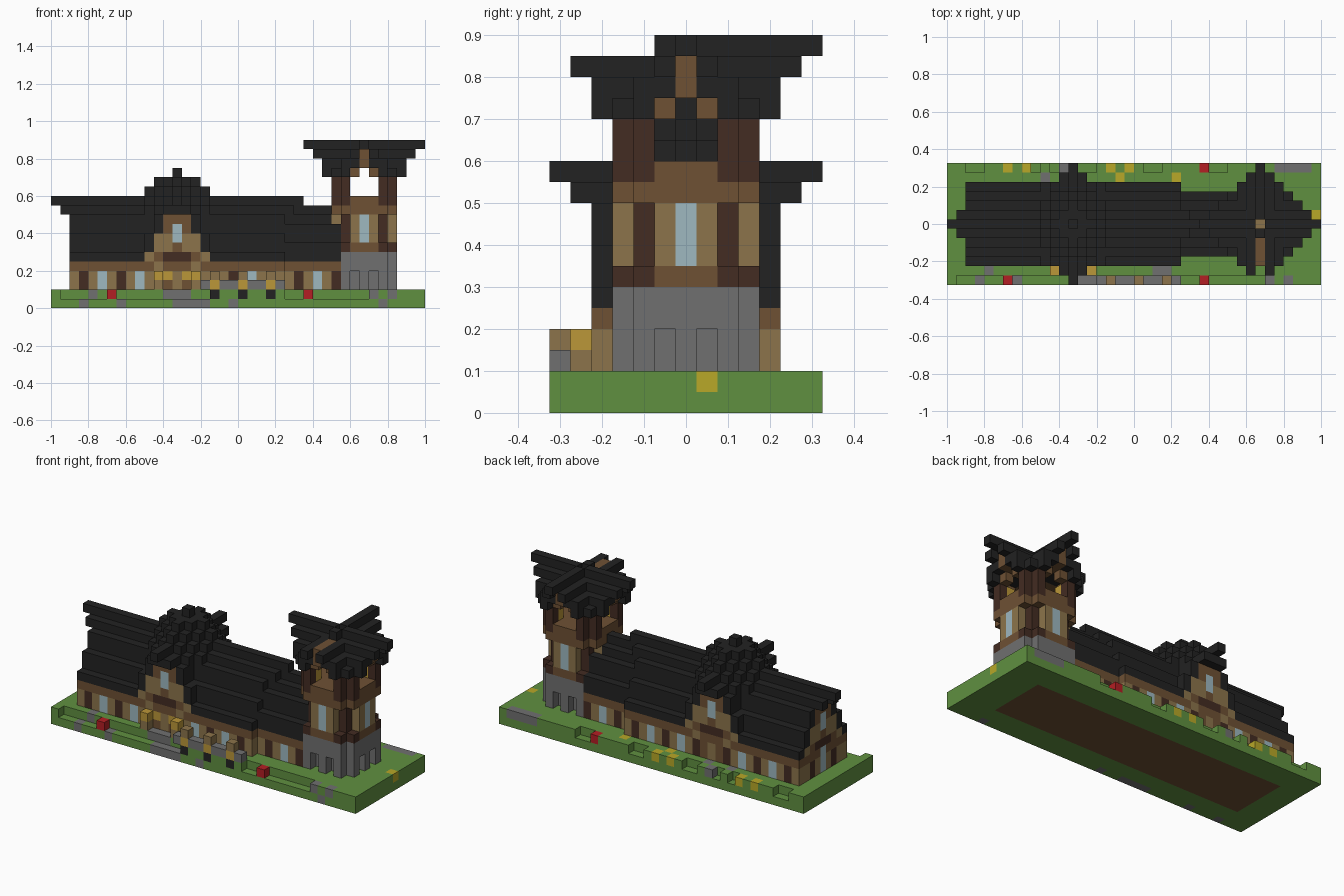
import bpy
import bmesh
from mathutils import Vector

if "Cube" in bpy.data.objects:
    bpy.data.objects.remove(bpy.data.objects["Cube"])

U = 0.05                      # block size
MID, HALL, TOWER = 6, 13, 33  # block columns of the centre lines
COLOURS = {
    "slate": (0.016, 0.016, 0.016), "grass": (0.117, 0.279, 0.051),
    "plank": (0.262, 0.175, 0.07), "timber": (0.156, 0.082, 0.034),
    "dark_timber": (0.056, 0.025, 0.016), "stone": (0.162, 0.162, 0.162),
    "glass": (0.342, 0.479, 0.527), "red_flower": (0.456, 0.013, 0.017),
    "yellow_flower": (0.479, 0.392, 0.021), "lantern_gold": (0.5, 0.31, 0.04),
}
materials = {}
for name, rgb in COLOURS.items():
    m = bpy.data.materials.new(name)
    m.use_nodes = True
    m.diffuse_color = (*rgb, 1)
    m.node_tree.nodes["Principled BSDF"].inputs["Base Color"].default_value = (*rgb, 1)
    materials[name] = m

cells = {}


def span(a, b):
    return range(a, b + 1)


def put(part, colour, xs, ys, zs):
    """Fill a box of blocks; single numbers mean one block."""
    xs, ys, zs = [(v,) if isinstance(v, int) else v for v in (xs, ys, zs)]
    for x in xs:
        for y in ys:
            for z in zs:
                cells[x, y, z] = (part, colour)


def cut(xs, ys, zs):
    for x in xs:
        for y in ys:
            for z in zs:
                cells.pop((x, y, z), None)


def gable(part, colour, axis, mid, runs, layers):
    """Stepped roof: each step d off the ridge has a run and a height range."""
    for d, (run, layer) in enumerate(zip(runs, layers)):
        for s in (-d, d):
            if axis == "x":
                put(part, colour, run, mid + s, layer)
            else:
                put(part, colour, mid + s, run, layer)


def gable_front(place):
    """Timbered gable face with planks and a window."""
    for d in span(-3, 3):
        top = (10, 9, 7, 5)[abs(d)]
        place("timber", d, span(5, top))
    for s in (-1, 1):
        place("plank", s, span(6, 7))
        place("plank", 2 * s, span(6, 7))
        place("plank", 3 * s, 5)
        place("dark_timber", s, 5)
    place("dark_timber", 0, 5)
    place("glass", 0, span(7, 8))


# Ground: soil under the building, turf on top, worn edges and paving
put("ground", "grass", range(40), range(13), span(0, 1))
put("ground", "timber", span(3, 35), span(3, 9), 0)
cut([i for i in range(1, 34) if i not in (6, 27) and not 16 < i < 25], [0], [1])
cut([2, 3, 9, 11, 14, 15, 21, 22, 28, 29], [12], [1])
for i in (3, 7, 13, 14, 15, 16, 19, 35):
    put("paving", "stone", i, 0, 0)
for i, j in ((4, 1), (12, 1), (13, 1), (14, 1), (22, 1), (23, 1), (34, 0), (36, 0),
             (10, 11), (12, 12), (13, 11)):
    put("paving", "stone", i, j, 1)
put("paving", "stone", span(35, 38), 12, 1)
for i, j in ((6, 0), (27, 0), (27, 12)):
    put("red_flowers", "red_flower", i, j, 1)
for i, j in ((6, 12), (8, 12), (17, 12), (19, 12), (18, 11), (24, 11), (39, 7)):
    put("yellow_flowers", "yellow_flower", i, j, 1)

# Solid cores of the hall, its cross gable and the lower link to the tower
full = [11, 10, 8, 6, 5]
low = [10, 9, 7, 5]
for d in range(5):
    for s in (-d, d):
        put("hall_walls", "timber", span(2, 24), MID + s, range(2, full[d]))
        put("hall_walls", "timber", HALL + s, span(2, 10), range(2, full[d]))
        if d < 4:
            put("link_walls", "timber", span(25, 30), MID + s, range(2, low[d]))

# Wall panels: posts, planks and windows in a repeating rhythm
rhythm = ("dark_timber", "plank", "glass", "plank")
for i in span(2, 24):
    for j in (2, 10):
        put("hall_walls", rhythm[(i - 3) % 4], i, j, span(2, 3))
for i in span(25, 30):
    for j in (3, 9):
        put("link_walls", rhythm[(i - 26) % 4], i, j, span(2, 3))
for d in span(-4, 4):
    put("hall_walls", rhythm[(d + 2) % 4] if abs(d) < 4 else "plank", 2, MID + d, span(2, 3))
put("hall_walls", "glass", 2, MID, span(2, 4))

# Hall and link roofs
layers = [(11,), (10,), (8, 9), (6, 7), (5,)]
gable("link_roof", "slate", "x", MID, [span(25, 30)] * 4,
      [(10,), (9,), (7, 8), (5, 6)])
gable("hall_roof", "slate", "x", MID,
      [span(0, 26), span(1, 25)] + [span(2, 24)] * 3, layers)

# Cross gable with front, back and end faces
for j in (2, 10):
    gable_front(lambda c, d, zs, j=j: put("cross_gable", c, HALL + d, j, zs))
    put("cross_gable", "timber", span(HALL - 1, HALL + 1), j, span(2, 4))
    put("cross_gable", "plank", HALL, j, span(2, 3))
    for s in (-2, 2):
        put("cross_gable", "plank", HALL + s, j, 4)
gable_front(lambda c, d, zs: put("end_gable", c, 2, MID + d, zs))
gable("cross_roof", "slate", "y", HALL,
      [span(0, 12), span(1, 11)] + [span(2, 10)] * 3, layers)

# Stepped spire over the crossing
for k, r in ((10, 5), (11, 4), (12, 3), (13, 2), (14, 0)):
    for dx in span(-r, r):
        n = r - abs(dx)
        put("crossing_spire", "slate", HALL + dx, span(MID - n, MID + n), k)

# Porch posts with lanterns, and the garden wall
for s in (-2, 2):
    put("porch_posts", "plank", HALL + s, 1, 2)
    put("porch_lanterns", "lantern_gold", HALL + s, 1, 3)
    put("porch_lanterns", "lantern_gold", HALL + s // 2, 2, 3)
put("garden_wall", "stone", span(16, 24), 0, 2)
for i in (17, 20, 23):
    put("garden_wall", "slate", i, 0, 1)
    put("garden_lanterns", "lantern_gold", i, 0, 2)
    put("garden_posts", "plank", i, 0, 3)

# Tower: stone foot, timbered shaft, open belfry
for dx in span(-3, 3):
    for dy in span(-3, 3):
        x, y, a, b = TOWER + dx, MID + dy, abs(dx), abs(dy)
        if a + b < 6:
            niche = max(a, b) == 3 and min(a, b) == 1
            put("tower_base", "stone", x, y, span(4 if niche else 2, 5))
            put("tower_bands", "dark_timber" if 2 in (a, b) else "timber", x, y, 6)
            put("tower_bands", "timber", x, y, 10)
        if min(a, b) <= 1:
            put("tower_shaft", "glass" if min(a, b) == 0 else "plank", x, y, span(7, 9))
            put("tower_bands", "timber", x, y, 11)
        elif a + b < 6:
            put("belfry_posts", "dark_timber", x, y, span(11, 13))
        if a == b == 2:
            put("tower_shaft", "dark_timber", x, y, span(7, 9))
            put("belfry_lanterns", "lantern_gold", x, y, span(12, 13))

# Tower roof: two crossing gables, with part of the front ridge missing
peak = [(17,), (15, 16), (14, 15), (14,)]
for axis, c in (("x", MID), ("y", TOWER)):
    o = TOWER if axis == "x" else MID
    gable("tower_roof", "slate", axis, c,
          [span(o - r, o + r) for r in (6, 5, 4, 3)], peak)
put("tower_trim", "timber", span(TOWER - 4, TOWER + 4), MID, (15, 16))
put("tower_trim", "timber", TOWER, span(MID - 4, MID + 4), (15, 16))
cut(span(TOWER - 2, TOWER + 2), span(MID - 2, MID + 2), [14])
for s in (-3, 3):
    cut([TOWER], [MID + s], [14])
    cut([TOWER + s], [MID], [14])
    for t in (-1, 1):
        put("tower_trim", "timber", TOWER + s, MID + t, 14)
        put("tower_trim", "timber", TOWER + t, MID + s, 14)
cut([TOWER], span(0, MID - 2), [17])
cut([TOWER], [MID], [17])
cut([TOWER - 1, TOWER + 1], [MID - 5], [15])
for s in (-1, 1):
    cut([TOWER + s], [MID + 5], [15])
    cut([TOWER + 5, TOWER - 5], [MID + s], [15])
put("tower_trim", "plank", TOWER, MID, 16)

# Build one mesh per part from the exposed block faces
parts = {}
for cell, (part, colour) in cells.items():
    parts.setdefault(part, []).append((cell, colour))
for part, blocks in parts.items():
    bm, verts = bmesh.new(), {}
    slots = sorted({c for _, c in blocks})
    for cell, colour in blocks:
        for axis in range(3):
            for side in (0, 1):
                near = list(cell)
                near[axis] += 2 * side - 1
                if tuple(near) in cells:
                    continue
                ring = []
                for p, q in ((0, 0), (1, 0), (1, 1), (0, 1)):
                    corner = list(cell)
                    corner[axis] += side
                    corner[(axis + 1) % 3] += p
                    corner[(axis + 2) % 3] += q
                    key = tuple(corner)
                    if key not in verts:
                        verts[key] = bm.verts.new((Vector(key) - Vector((20, 6.5, 0))) * U)
                    ring.append(verts[key])
                face = bm.faces.new(ring if side else ring[::-1])
                face.material_index = slots.index(colour)
    mesh = bpy.data.meshes.new(part)
    bm.to_mesh(mesh)
    bm.free()
    for c in slots:
        mesh.materials.append(materials[c])
    bpy.context.scene.collection.objects.link(bpy.data.objects.new(part, mesh))
